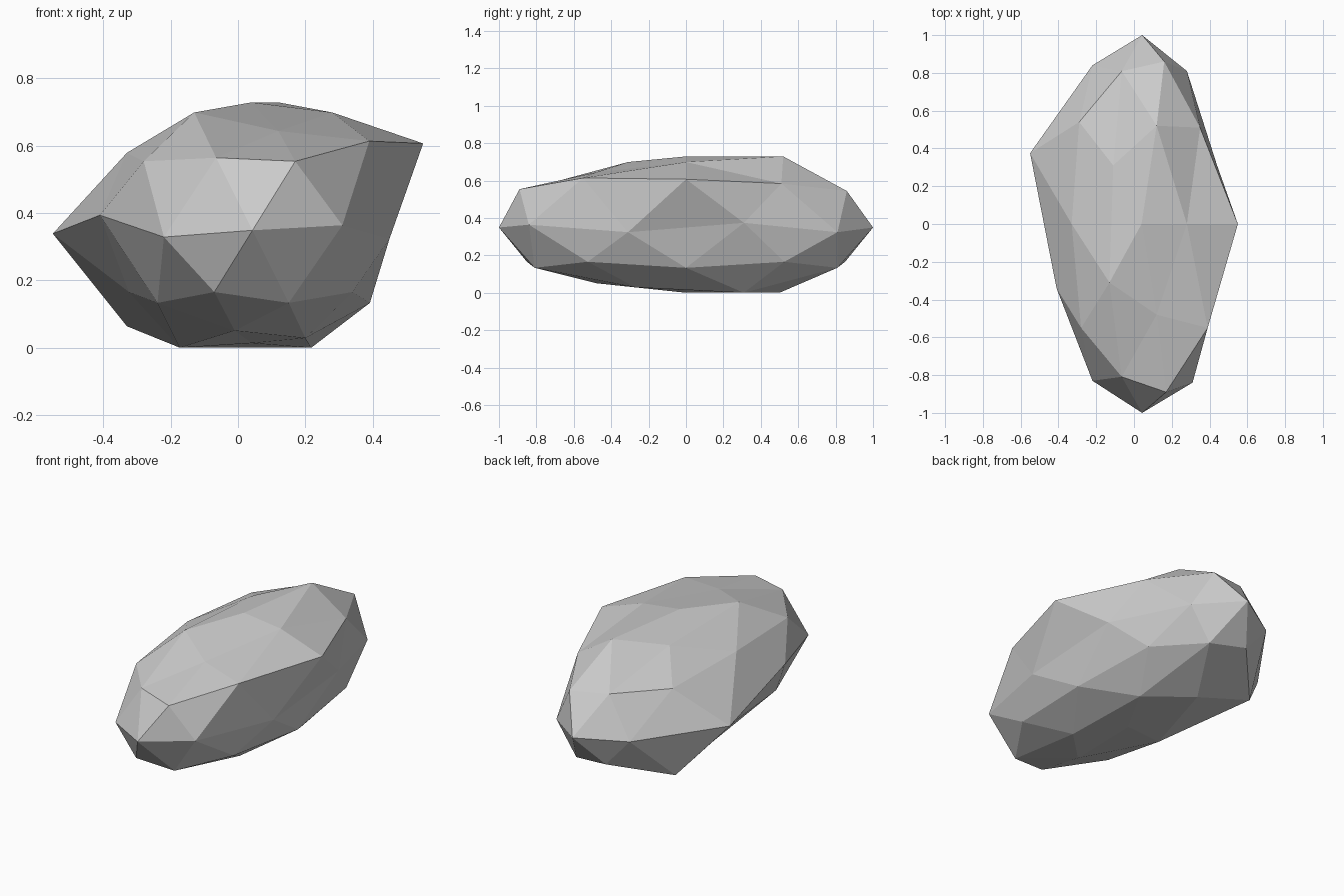
import bpy
from mathutils import Vector

# Low-poly boulder: a stretched icosphere
bpy.ops.mesh.primitive_ico_sphere_add(subdivisions=2, radius=1)
rock = bpy.context.object
rock.name = "boulder"
verts = rock.data.vertices
centre = Vector((0.043, 0, 0.355))
for v in verts:
    v.co = centre + Vector((v.co.x * 0.41, v.co.y, v.co.z * 0.41))

# Chips and bulges: the vertex nearest each point is pulled onto it
dents = [
    (0.04, 0, 0.735), (0.28, 0, 0.705), (0.12, -0.48, 0.65), (0.12, 0.52, 0.735),
    (-0.13, -0.31, 0.705), (-0.11, 0.31, 0.68), (0.55, 0, 0.613), (0.39, -0.55, 0.62),
    (0.35, 0.51, 0.59), (0.17, -0.89, 0.56), (0.16, 0.86, 0.55), (-0.28, -0.55, 0.56),
    (-0.29, 0.54, 0.56), (-0.33, 0, 0.585), (-0.55, 0.375, 0.345), (-0.41, -0.34, 0.40),
    (-0.22, -0.83, 0.335), (-0.22, 0.84, 0.34), (0.31, -0.84, 0.37), (0.28, 0.81, 0.33),
    (0.45, -0.31, 0.33), (0.44, 0.31, 0.38), (-0.33, 0.57, 0.07), (-0.01, -0.48, 0.057),
    (0.20, -0.27, 0.035), (0.04, 0, 0.02),
]
base = [v.co.copy() for v in verts]
for p in map(Vector, dents):
    i = min(range(len(base)), key=lambda k: (base[k] - p).length)
    verts[i].co = p

# Settle the underside on the ground
low = min(v.co.z for v in verts)
for v in verts:
    v.co.z -= low
bpy.ops.object.shade_flat()
